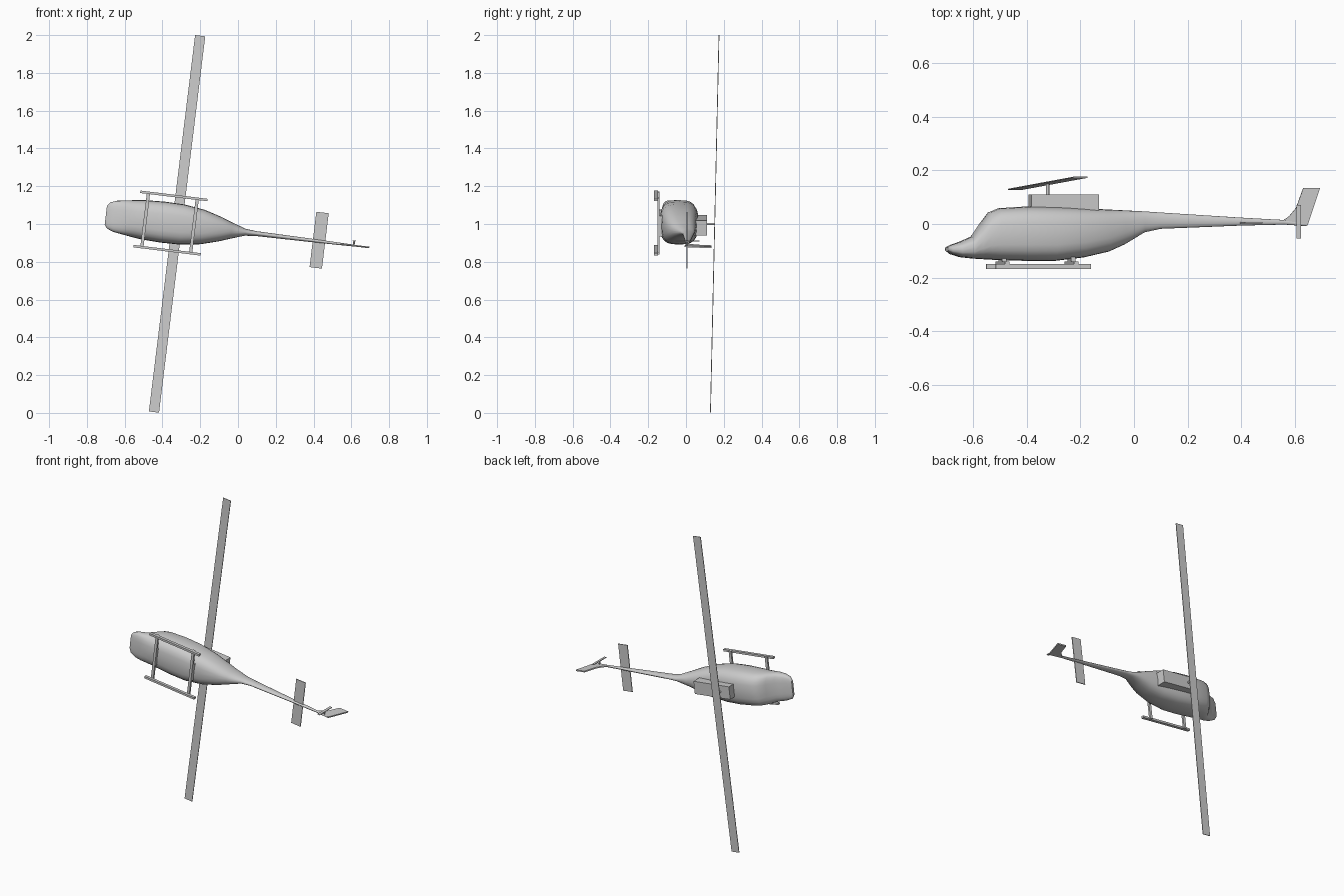
import bpy, bmesh
from math import radians, cos, sin, pi, copysign
from mathutils import Matrix, Vector

if "Cube" in bpy.data.objects:
    bpy.data.objects.remove(bpy.data.objects["Cube"])

# Local frame: x nose-to-tail, y up through the rotor, z sideways; whole craft yawed 7 degrees
CRAFT = Matrix.Translation((0, 0, 0.961)) @ Matrix.Rotation(radians(7), 4, 'Y')


def finish(name, bm, smooth=False):
    bmesh.ops.recalc_face_normals(bm, faces=bm.faces)
    me = bpy.data.meshes.new(name)
    bm.to_mesh(me)
    bm.free()
    ob = bpy.data.objects.new(name, me)
    bpy.context.collection.objects.link(ob)
    ob.matrix_world = CRAFT
    if smooth:
        bpy.ops.object.select_all(action='DESELECT')
        ob.select_set(True)
        bpy.context.view_layer.objects.active = ob
        bpy.ops.object.shade_smooth_by_angle(angle=radians(40))
    return ob


def box(name, centre, size, tilt=0.0):
    bm = bmesh.new()
    m = Matrix.Translation(centre) @ Matrix.Rotation(tilt, 4, 'X') @ Matrix.Diagonal((*size, 1))
    bmesh.ops.create_cube(bm, size=1, matrix=m)
    return finish(name, bm)


def rod(name, a, b, r, sides=10):
    a, b = Vector(a), Vector(b)
    bm = bmesh.new()
    rot = (b - a).to_track_quat('Z', 'Y').to_matrix().to_4x4()
    bmesh.ops.create_cone(bm, cap_ends=True, segments=sides, radius1=r, radius2=r,
                          depth=(b - a).length, matrix=Matrix.Translation((a + b) / 2) @ rot)
    return finish(name, bm, True)


def loft(name, sections, n=24):
    # each section: x, top, bottom, half width, squareness
    bm = bmesh.new()
    rings = []
    for x, top, bot, hw, e in sections:
        ring = []
        for i in range(n):
            t = 2 * pi * i / n
            c, s = cos(t), sin(t)
            y = copysign(abs(s) ** (2 / e), s) * (top - bot) / 2 + (top + bot) / 2
            z = copysign(abs(c) ** (2 / e), c) * hw
            ring.append(bm.verts.new((x, y, z)))
        rings.append(ring)
    for a, b in zip(rings, rings[1:]):
        for i in range(n):
            j = (i + 1) % n
            bm.faces.new((a[i], a[j], b[j], b[i]))
    bm.faces.new(rings[0])
    bm.faces.new(rings[-1])
    return finish(name, bm, True)


# Cabin flowing into the tail boom
loft("fuselage", [
    (-0.705, -0.086, -0.102, 0.050, 3.0),
    (-0.690, -0.078, -0.113, 0.070, 3.0),
    (-0.655, -0.066, -0.124, 0.083, 3.0),
    (-0.610, -0.046, -0.129, 0.090, 3.0),
    (-0.578, 0.002, -0.131, 0.095, 3.0),
    (-0.545, 0.045, -0.133, 0.100, 3.0),
    (-0.510, 0.059, -0.135, 0.104, 3.0),
    (-0.400, 0.066, -0.138, 0.109, 3.0),
    (-0.300, 0.064, -0.138, 0.107, 3.0),
    (-0.190, 0.059, -0.125, 0.092, 2.8),
    (-0.095, 0.054, -0.103, 0.065, 2.5),
    (-0.035, 0.051, -0.076, 0.043, 2.3),
    (0.040, 0.047, -0.031, 0.018, 2.1),
    (0.100, 0.043, -0.018, 0.013, 2.0),
    (0.400, 0.024, -0.006, 0.009, 2.0),
    (0.565, 0.015, -0.002, 0.006, 2.0),
    (0.650, 0.004, -0.008, 0.004, 2.0)])

# Engine housing, mast and two-blade rotor
box("engine_housing", (-0.264, 0.075, 0), (0.255, 0.07, 0.08))
rod("rotor_mast", (-0.325, 0.10, 0), (-0.325, 0.152, 0), 0.006)
box("main_rotor", (-0.325, 0.152, 0), (0.054, 0.004, 2.008), -0.0225)

# Tail surfaces
box("stabilizer", (0.432, 0.005, 0.006), (0.066, 0.005, 0.295))
bm = bmesh.new()
fin = [(0.56, 0.012), (0.585, 0.03), (0.61, 0.06), (0.637, 0.134), (0.70, 0.134), (0.653, -0.006)]
face = bm.faces.new([bm.verts.new((x, y, -0.004)) for x, y in fin])
ext = bmesh.ops.extrude_face_region(bm, geom=[face])
bmesh.ops.translate(bm, vec=(0, 0, 0.008),
                    verts=[v for v in ext["geom"] if isinstance(v, bmesh.types.BMVert)])
finish("tail_fin", bm)
rod("tail_rotor_shaft", (0.617, 0.006, 0), (0.617, 0.006, 0.027), 0.005)
box("tail_rotor", (0.617, 0.008, 0.025), (0.016, 0.125, 0.004))

# Landing skids with cross bars and belly mounts
for side, label in ((1, "left"), (-1, "right")):
    box("skid_" + label, (-0.36, -0.159, side * 0.145), (0.358, 0.019, 0.013))
for x, label in ((-0.495, "front"), (-0.235, "rear")):
    box("cross_bar_" + label, (x, -0.146, 0), (0.017, 0.012, 0.30))
    box("belly_mount_" + label, (x, -0.134, 0), (0.017, 0.02, 0.11))
